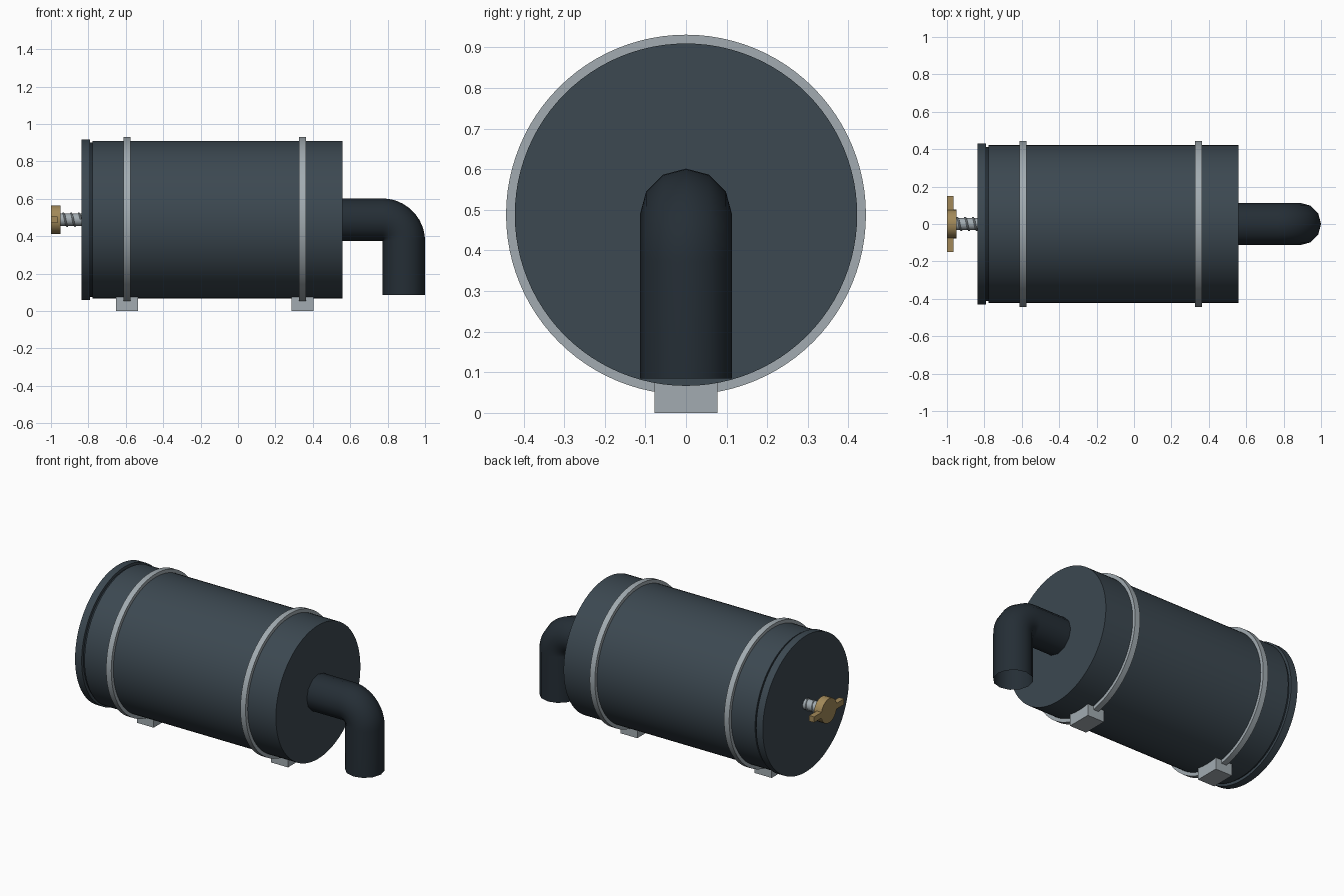
import bpy, bmesh
from math import sin, cos, pi, radians
from mathutils import Vector

if "Cube" in bpy.data.objects:
    bpy.data.objects.remove(bpy.data.objects["Cube"])

CZ = 0.488                      # height of the canister axis
X, Y, Z = Vector((1, 0, 0)), Vector((0, 1, 0)), Vector((0, 0, 1))


def material(name, rgb):
    m = bpy.data.materials.new(name)
    m.diffuse_color = (*rgb, 1)
    m.use_nodes = True
    m.node_tree.nodes["Principled BSDF"].inputs["Base Color"].default_value = m.diffuse_color
    return m


PAINT = material("dark_paint", (0.045, 0.065, 0.082))
PIPE = material("pipe_paint", (0.018, 0.027, 0.036))
STEEL = material("steel", (0.36, 0.41, 0.44))
BRASS = material("brass", (0.36, 0.25, 0.10))


def finish(bm, name, mat, angle=40):
    bmesh.ops.recalc_face_normals(bm, faces=bm.faces[:])
    me = bpy.data.meshes.new(name)
    bm.to_mesh(me)
    bm.free()
    ob = bpy.data.objects.new(name, me)
    bpy.context.collection.objects.link(ob)
    me.materials.append(mat)
    bpy.ops.object.select_all(action='DESELECT')
    ob.select_set(True)
    bpy.context.view_layer.objects.active = ob
    bpy.ops.object.shade_smooth_by_angle(angle=radians(angle))
    return ob


def sweep(name, rings, sides, mat, caps=(True, True), closed=False):
    """Skin a list of rings, each given as (centre, u axis, v axis, radius)."""
    bm = bmesh.new()
    loops = []
    for c, u, v, r in rings:
        loops.append([bm.verts.new(c + r * (cos(2 * pi * k / sides) * u + sin(2 * pi * k / sides) * v))
                      for k in range(sides)])
    pairs = list(zip(loops, loops[1:])) + ([(loops[-1], loops[0])] if closed else [])
    for a, b in pairs:
        for k in range(sides):
            j = (k + 1) % sides
            bm.faces.new((a[k], a[j], b[j], b[k]))
    if not closed:
        for use, loop in zip(caps, (loops[0], loops[-1])):
            if use:
                bm.faces.new(loop)
    return finish(bm, name, mat)


def lathe(name, profile, sides, mat, closed=False):
    """Turn (x, radius) pairs about the canister axis."""
    return sweep(name, [(Vector((x, 0, CZ)), Y, Z, r) for x, r in profile], sides, mat, closed=closed)


def box(name, centre, size, mat):
    bm = bmesh.new()
    bmesh.ops.create_cube(bm, size=1)
    for v in bm.verts:
        v.co = Vector(centre) + Vector([a * b for a, b in zip(v.co, size)])
    return finish(bm, name, mat)


# canister, gasket in the groove, and lid
lathe("canister_body", [(-0.778, 0.4215), (0.56, 0.4215)], 96, PAINT)
lathe("lid_gasket", [(-0.80, 0.412), (-0.77, 0.412)], 96, PIPE)
lathe("lid", [(-0.838, 0.43), (-0.792, 0.43)], 96, PAINT)

# clamp bands with their mounting feet
for side, x in (("front", -0.594), ("rear", 0.345)):
    a, b = x - 0.018, x + 0.018
    lathe(side + "_band", [(a, 0.418), (a, 0.443), (b, 0.443), (b, 0.418)], 96, STEEL, closed=True)
    box(side + "_foot", (x, 0, 0.037), (0.118, 0.156, 0.074), STEEL)

# outlet pipe with a tight downward elbow, open at the bottom
R, BEND, EX = 0.1135, 0.115, 0.7715
rings = [(Vector((0.55, 0, CZ)), Y, Z, R)]
for i in range(13):
    t = i / 12 * pi / 2
    n = Vector((sin(t), 0, cos(t)))
    rings.append((Vector((EX, 0, CZ - BEND)) + BEND * n, Y, n, R))
rings.append((Vector((EX + BEND, 0, 0.085)), Y, X, R))
sweep("outlet_pipe", rings, 12, PIPE, caps=(True, False))

# threaded stud: core plus helical ridge
lathe("stud", [(-0.96, 0.033), (-0.83, 0.033)], 24, STEEL)
thread, turns, steps = [], 2.5, 60
for i in range(steps + 1):
    f = i / steps
    t = f * turns * 2 * pi
    n = Vector((0, cos(t), sin(t)))
    thread.append((Vector((-0.945 + 0.105 * f, 0, CZ)) + 0.034 * n, X, n, 0.005))
sweep("stud_thread", thread, 6, STEEL)

# wing nut
lathe("wing_nut_hub", [(-1.0, 0.077), (-0.948, 0.077)], 24, BRASS)
for side, s in (("left", -1), ("right", 1)):
    box(side + "_nut_wing", (-0.983, s * 0.105, CZ), (0.034, 0.09, 0.036), BRASS)
